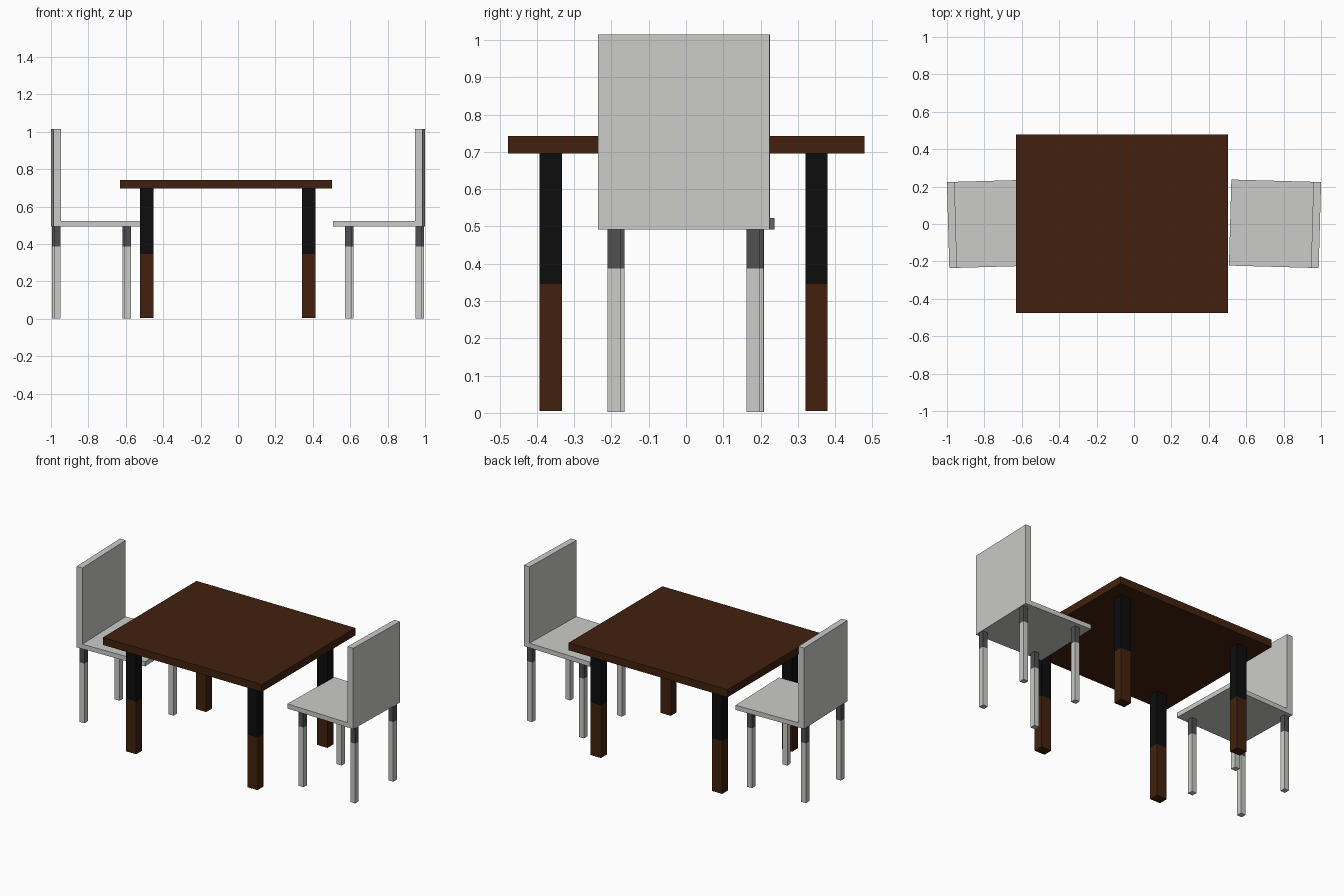
import bpy, bmesh, math
from mathutils import Matrix, Vector

if "Cube" in bpy.data.objects:
    bpy.data.objects.remove(bpy.data.objects["Cube"])


def material(name, rgb):
    m = bpy.data.materials.new(name)
    m.diffuse_color = (*rgb, 1.0)
    m.use_nodes = True
    m.node_tree.nodes["Principled BSDF"].inputs["Base Color"].default_value = m.diffuse_color
    return m


WOOD = material("dark brown wood", (0.054, 0.0153, 0.0045))
BLACK = material("near black", (0.004, 0.004, 0.004))
GREY = material("light grey", (0.60, 0.60, 0.585))
DARK_GREY = material("dark grey", (0.080, 0.080, 0.080))


def finish(name, bm, mats, matrix=Matrix()):
    bmesh.ops.transform(bm, matrix=matrix, verts=bm.verts)
    bmesh.ops.recalc_face_normals(bm, faces=bm.faces)
    mesh = bpy.data.meshes.new(name)
    bm.to_mesh(mesh)
    bm.free()
    for m in mats:
        mesh.materials.append(m)
    obj = bpy.data.objects.new(name, mesh)
    bpy.context.collection.objects.link(obj)
    return obj


def box(name, lo, hi, mats, split=None, matrix=Matrix()):
    """Box between two corners; faces above the split height get the second colour."""
    lo, hi = Vector(lo), Vector(hi)
    bm = bmesh.new()
    place = Matrix.Translation((lo + hi) / 2) @ Matrix.Diagonal((*(hi - lo), 1))
    bmesh.ops.create_cube(bm, size=1, matrix=place)
    if split is not None:
        bmesh.ops.bisect_plane(bm, geom=bm.verts[:] + bm.edges[:] + bm.faces[:],
                               plane_co=(0, 0, split), plane_no=(0, 0, 1))
        for f in bm.faces:
            f.material_index = int(f.calc_center_median().z > split)
    return finish(name, bm, mats, matrix)


# Table
box("table_top", (-0.631, -0.477, 0.695), (0.503, 0.478, 0.743), [WOOD])
for side, x in (("left", -0.488), ("right", 0.378)):
    for end, y in (("front", -0.363), ("back", 0.350)):
        box(f"table_leg_{end}_{side}", (x - 0.0365, y - 0.030, 0.005),
            (x + 0.0365, y + 0.030, 0.695), [WOOD, BLACK], split=0.345)


# Chairs: a mirrored pair, each turned slightly; local +x points to the backrest
def chair(side, s):
    place = (Matrix.Diagonal((s, 1, 1, 1)) @ Matrix.Translation((0.754, 0.001, 0))
             @ Matrix.Rotation(math.radians(-1.6), 4, 'Z'))
    # Seat and backrest in one L-shaped profile
    profile = [(-0.24, 0.492), (0.24, 0.492), (0.24, 1.014),
               (0.199, 1.014), (0.199, 0.522), (-0.24, 0.522)]
    bm = bmesh.new()
    face = bm.faces.new([bm.verts.new((x, -0.23, z)) for x, z in profile])
    ext = bmesh.ops.extrude_face_region(bm, geom=[face], use_keep_orig=True)
    moved = [v for v in ext["geom"] if isinstance(v, bmesh.types.BMVert)]
    bmesh.ops.translate(bm, vec=(0, 0.46, 0), verts=moved)
    finish(f"{side}_chair_seat_and_back", bm, [GREY], place)
    # Legs with a dark upper section
    for row, x in (("inner", -0.159), ("outer", 0.218)):
        for end, y in (("front", -0.188), ("back", 0.186)):
            box(f"{side}_chair_leg_{row}_{end}", (x - 0.0175, y - 0.0175, 0.002),
                (x + 0.0175, y + 0.0175, 0.492), [GREY, DARK_GREY],
                split=0.387, matrix=place)


chair("right", 1)
chair("left", -1)
